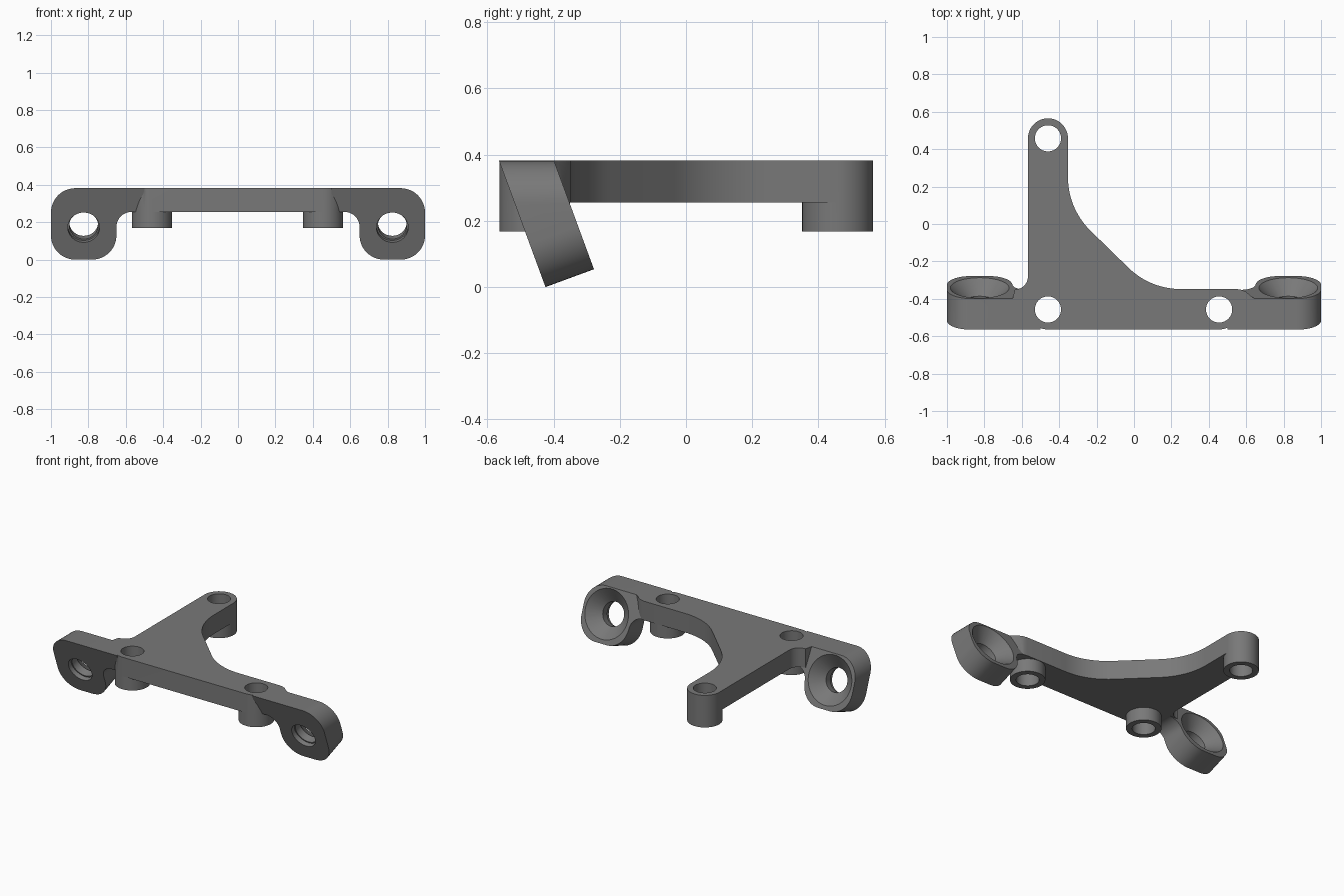
import bpy, bmesh, math
from mathutils import Vector

if "Cube" in bpy.data.objects:
    bpy.data.objects.remove(bpy.data.objects["Cube"])

TOP, UNDER, FOOT = 0.382, 0.255, 0.168     # plate top, plate underside, boss foot
BOSSES = [(-0.46, 0.458), (-0.46, -0.457), (0.455, -0.457)]
BOSS_R, BORE_R = 0.107, 0.07
TILT = math.radians(20.2)
THICK = 0.156                              # thickness of the tilted ears
NORMAL = Vector((0, math.cos(TILT), math.sin(TILT)))

grey = bpy.data.materials.new("dark grey")
grey.diffuse_color = (0.19, 0.19, 0.19, 1)
grey.use_nodes = True
grey.node_tree.nodes["Principled BSDF"].inputs["Base Color"].default_value = grey.diffuse_color


def arc(cx, cy, r, a0, a1, n=12):
    return [(cx + r * math.cos(math.radians(a0 + (a1 - a0) * i / n)),
             cy + r * math.sin(math.radians(a0 + (a1 - a0) * i / n))) for i in range(n + 1)]


def loft(name, rings):
    """Solid through matching rings of points, closed at both ends."""
    bm = bmesh.new()
    vs = [[bm.verts.new(p) for p in ring] for ring in rings]
    n = len(vs[0])
    for a, b in zip(vs, vs[1:]):
        for i in range(n):
            bm.faces.new((a[i], a[(i + 1) % n], b[(i + 1) % n], b[i]))
    bm.faces.new(vs[0][::-1])
    bm.faces.new(vs[-1])
    bmesh.ops.recalc_face_normals(bm, faces=bm.faces)
    mesh = bpy.data.meshes.new(name)
    bm.to_mesh(mesh)
    bm.free()
    mesh.materials.append(grey)
    ob = bpy.data.objects.new(name, mesh)
    bpy.context.collection.objects.link(ob)
    return ob


def prism(name, pts, z0, z1):
    return loft(name, [[(x, y, z) for x, y in pts] for z in (z0, z1)])


def combine(target, tool, op):
    mod = target.modifiers.new(op.lower(), 'BOOLEAN')
    mod.operation, mod.solver, mod.object = op, 'EXACT', tool
    bpy.context.view_layer.objects.active = target
    bpy.ops.object.modifier_apply(modifier=mod.name)
    bpy.data.objects.remove(tool)


# Flat plate: rounded ends at the bosses, swept inner corner, blends to the ears
outline = (arc(*BOSSES[1], BOSS_R, 180, 270)
           + arc(*BOSSES[2], BOSS_R, 270, 360)
           + [(0.65, -0.45), (0.65, -0.402), (0.625, -0.385), (0.60, -0.363), (0.575, -0.352), (0.55, -0.348)]
           + arc(0.25, 0.052, 0.4, 270, 225)
           + arc(0.047, 0.25, 0.4, 225, 180)
           + arc(*BOSSES[0], BOSS_R, 0, 180, 24)
           + arc(-0.637, -0.28, 0.07, 0, -90, 10)
           + [(-0.65, -0.402), (-0.65, -0.45)])
bracket = prism("bracket", outline, UNDER, TOP)

# Tilted ears, level on top and square to the tilt at the bottom
profile = (arc(0.87, 0.13, 0.13, 0, -90)
           + arc(0.78, 0.13, 0.13, -90, -180)
           + arc(0.57, 0.175, 0.08, 0, 90)
           + [(0.5, UNDER), (0.5, TOP)]
           + arc(0.87, TOP - 0.13, 0.13, 90, 0))
for side in (-1, 1):
    front, back = [], []
    for x, z in profile:
        p = Vector((side * x, -0.565 + (TOP - z) * math.tan(TILT), z))
        front.append(p)
        back.append(p + (NORMAL * THICK if z < 0.15 else Vector((0, THICK / math.cos(TILT), 0))))
    combine(bracket, loft("ear", [front, back]), 'UNION')

# Bosses under the plate
for x, y in BOSSES:
    combine(bracket, prism("boss", arc(x, y, BOSS_R, 0, 352.5, 47), FOOT, TOP), 'UNION')

# Vertical bores through the bosses
for x, y in BOSSES:
    combine(bracket, prism("bore", arc(x, y, BORE_R, 0, 352.5, 47), -0.1, 0.6), 'DIFFERENCE')

# Countersunk holes square to the ears: (depth from front face, radius)
up = Vector((0, -math.sin(TILT), math.cos(TILT)))
for side in (-1, 1):
    centre = Vector((side * 0.825, -0.565 + (TOP - 0.172) * math.tan(TILT), 0.172))
    rings = [[centre + NORMAL * d + Vector((u, 0, 0)) + up * v for u, v in arc(0, 0, r, 0, 352.5, 47)]
             for d, r in ((-0.05, 0.085), (0.03, 0.085), (0.03, 0.077), (0.08, 0.077), (THICK, 0.157), (0.2, 0.157))]
    combine(bracket, loft("countersink", rings), 'DIFFERENCE')

bpy.ops.object.select_all(action='DESELECT')
bracket.select_set(True)
bpy.context.view_layer.objects.active = bracket
bpy.ops.object.shade_smooth_by_angle(angle=math.radians(30))
